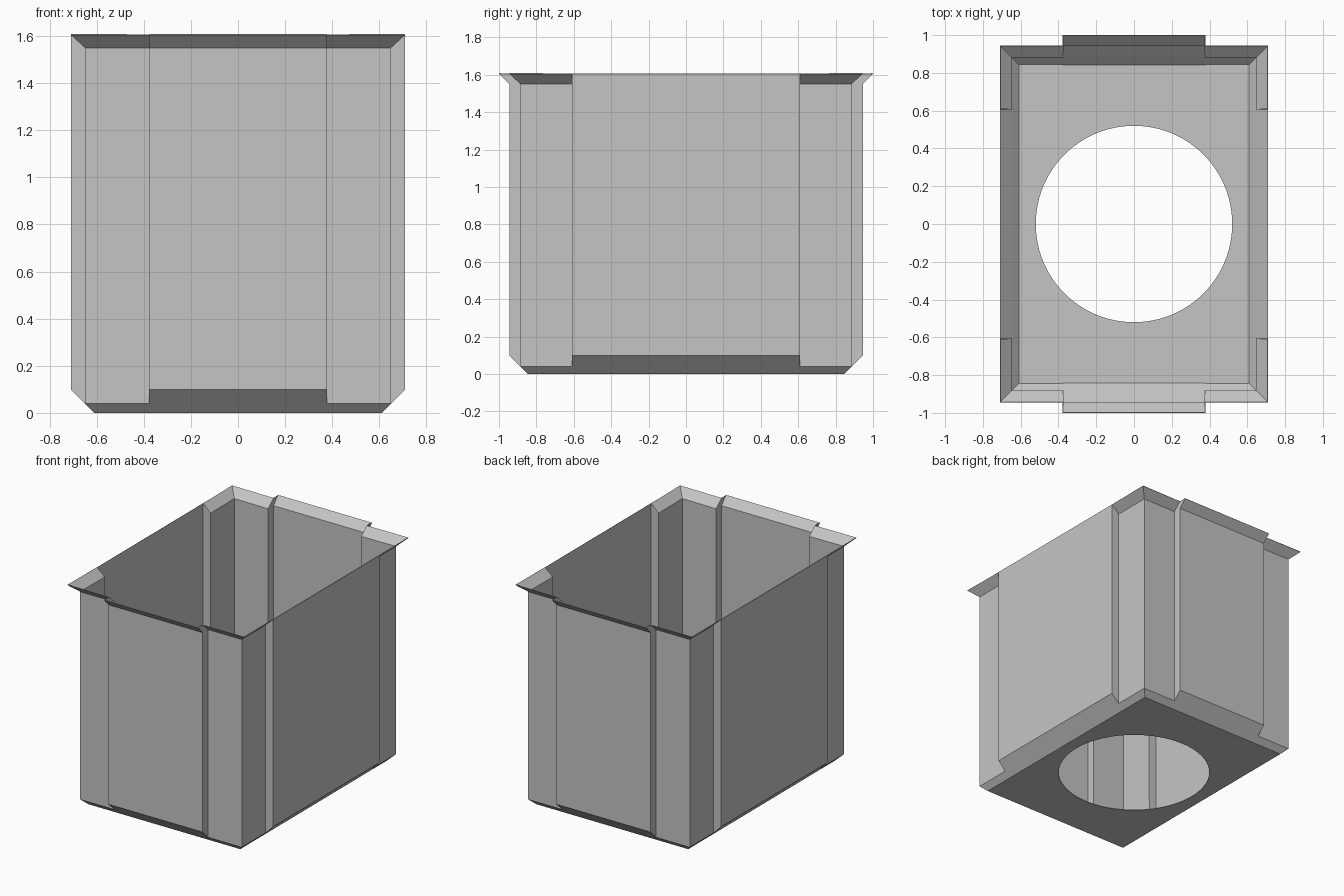
import bpy
import bmesh
import math

cube = bpy.data.objects.get("Cube")
if cube:
    bpy.data.objects.remove(cube, do_unlink=True)

# Material
grey = bpy.data.materials.new("light grey")
grey.use_nodes = True
grey.diffuse_color = (0.56, 0.56, 0.56, 1)
grey.node_tree.nodes["Principled BSDF"].inputs["Base Color"].default_value = grey.diffuse_color

PANEL_X = 0.378   # half width of the front and back panels
PANEL_Y = 0.61    # half width of the side panels
HOLE_RADIUS = 0.52


def outline(x, y, out_x, out_y):
    """Rectangle x by y whose four middle panels stand out to out_x and out_y."""
    quarter = [(x, -PANEL_Y), (out_x, -PANEL_Y), (out_x, PANEL_Y), (x, PANEL_Y), (x, y),
               (PANEL_X, y), (PANEL_X, out_y), (-PANEL_X, out_y), (-PANEL_X, y), (-x, y)]
    return quarter + [(-px, -py) for px, py in quarter]


# Height, corner wall position, panel position
levels = [
    (0.0, (0.61, 0.845), (0.61, 0.845)),
    (0.04, (0.65, 0.885), (0.65, 0.885)),
    (0.10, (0.65, 0.885), (0.71, 0.945)),
    (1.55, (0.65, 0.885), (0.71, 0.945)),
    (1.605, (0.71, 0.945), (0.71, 1.0)),
]

bm = bmesh.new()

# Walls with bottom chamfer and flared rim
rings = [[bm.verts.new((px, py, z)) for px, py in outline(*wall, *panel)]
         for z, wall, panel in levels]
for low, high in zip(rings, rings[1:]):
    for i in range(len(low)):
        j = (i + 1) % len(low)
        bm.faces.new((low[i], low[j], high[j], high[i]))
bmesh.ops.remove_doubles(bm, verts=bm.verts[:], dist=0.0001)
bmesh.ops.dissolve_degenerate(bm, edges=bm.edges[:], dist=0.0001)

# Floor with a round hole
rim = [e for e in bm.edges if e.is_boundary and all(v.co.z < 0.001 for v in e.verts)]
circle = bmesh.ops.create_circle(bm, segments=96, radius=HOLE_RADIUS, cap_ends=False)["verts"]
hole = list({e for v in circle for e in v.link_edges})
bmesh.ops.triangle_fill(bm, edges=rim + hole, use_beauty=True, normal=(0, 0, -1))
for f in [f for f in bm.faces if f.calc_center_median().z < 0.001
          and math.hypot(*f.calc_center_median().xy) < HOLE_RADIUS * 0.99
          and all(math.hypot(*v.co.xy) < HOLE_RADIUS + 0.001 for v in f.verts)]:
    bm.faces.remove(f)
bmesh.ops.recalc_face_normals(bm, faces=bm.faces[:])

# Outward normals, so that the sheet thickens inward
floor = next(f for f in bm.faces if all(v.co.z < 0.001 for v in f.verts))
if floor.normal.z > 0:
    bmesh.ops.reverse_faces(bm, faces=bm.faces[:])

mesh = bpy.data.meshes.new("bin_shell")
bm.to_mesh(mesh)
bm.free()
mesh.materials.append(grey)
shell = bpy.data.objects.new("bin_shell", mesh)
bpy.context.collection.objects.link(shell)

# Thin sheet
sheet = shell.modifiers.new("sheet thickness", "SOLIDIFY")
sheet.thickness = 0.005
sheet.offset = -1
